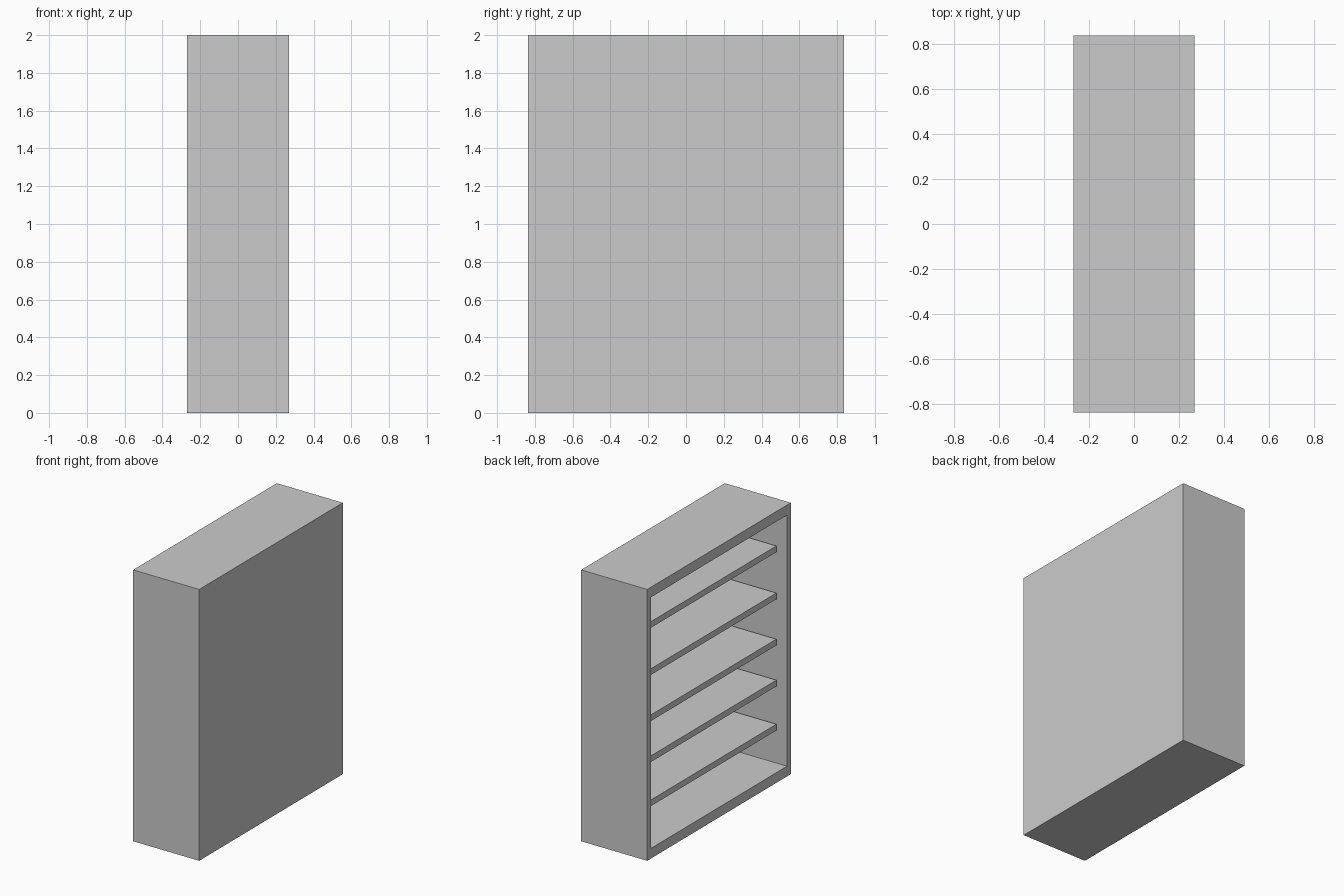
import bpy, bmesh
from mathutils import Vector

if "Cube" in bpy.data.objects:
    bpy.data.objects.remove(bpy.data.objects["Cube"])

HX, HY, H = 0.269, 0.836, 2.0      # half depth, half width, height
SIDE, CAP, BACK = 0.062, 0.075, 0.05  # panel thicknesses
RECESS, SHELF_T = 0.074, 0.046


def finish(bm, name):
    bmesh.ops.recalc_face_normals(bm, faces=bm.faces)
    mesh = bpy.data.meshes.new(name)
    bm.to_mesh(mesh)
    bm.free()
    obj = bpy.data.objects.new(name, mesh)
    bpy.context.collection.objects.link(obj)
    return obj


def box(lo, hi):
    bm = bmesh.new()
    bmesh.ops.create_cube(bm, size=1)
    lo, hi = Vector(lo), Vector(hi)
    bmesh.ops.scale(bm, vec=hi - lo, verts=bm.verts)
    bmesh.ops.translate(bm, vec=(lo + hi) / 2, verts=bm.verts)
    return bm


# Cabinet: one solid shell, hollowed from its open -x side
bm = box((-HX, -HY, 0), (HX, HY, H))
bm.normal_update()
opening = min(bm.faces, key=lambda f: f.calc_center_median().x)
bmesh.ops.inset_individual(bm, faces=[opening], thickness=SIDE)
for v in opening.verts:
    v.co.z = CAP if v.co.z < H / 2 else H - CAP
pocket = bmesh.ops.extrude_discrete_faces(bm, faces=[opening])["faces"][0]
bmesh.ops.translate(bm, vec=(2 * HX - BACK, 0, 0), verts=pocket.verts)
finish(bm, "cabinet")

# Shelves: set back from the opening, spanning wall to wall
for i, top in enumerate((0.372, 0.697, 0.999, 1.339, 1.686), 1):
    finish(box((-HX + RECESS, -HY + SIDE, top - SHELF_T),
               (HX - BACK, HY - SIDE, top)), f"shelf_{i}")
